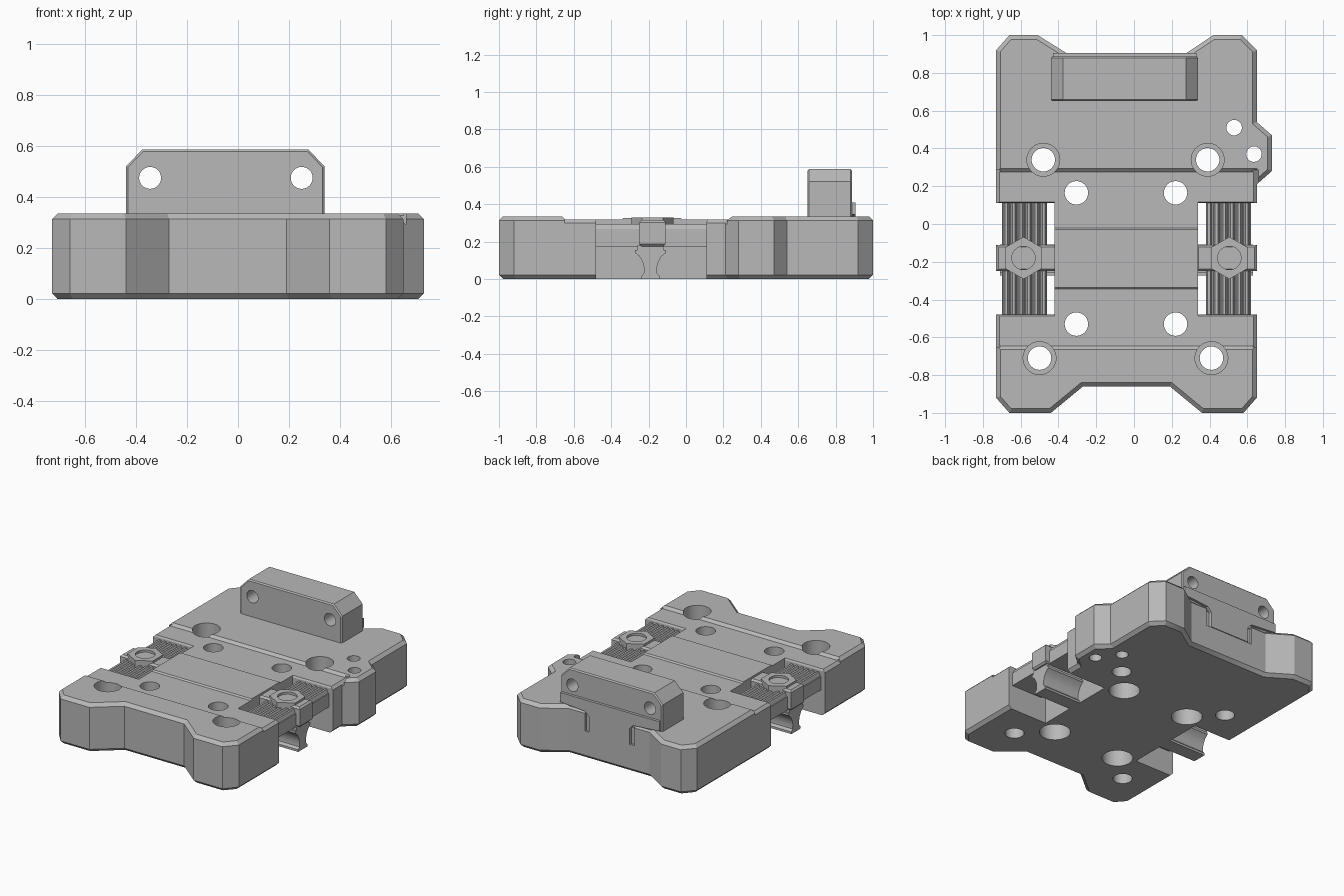
import bpy, bmesh, math
from mathutils import Vector

old = bpy.data.objects.get("Cube")
if old:
    bpy.data.objects.remove(old, do_unlink=True)

grey = bpy.data.materials.new("plain grey")
grey.use_nodes = True
COLOUR = (0.48, 0.48, 0.48, 1)
grey.diffuse_color = COLOUR
grey.node_tree.nodes["Principled BSDF"].inputs["Base Color"].default_value = COLOUR

MID = -0.04          # symmetry line of the carriage
TOP = 0.335


def prism(name, pts, axis, lo, hi, bevel=0.0):
    """Extrude a 2D outline along an axis, optionally chamfering both rims."""
    place = {"x": lambda a, b, t: (t, a, b),
             "y": lambda a, b, t: (a, t, b),
             "z": lambda a, b, t: (a, b, t)}[axis]
    bm = bmesh.new()
    rings = [[bm.verts.new(place(a, b, t)) for a, b in pts] for t in (lo, hi)]
    caps = [bm.faces.new(r) for r in rings]
    for i in range(len(pts)):
        j = (i + 1) % len(pts)
        bm.faces.new((rings[0][i], rings[0][j], rings[1][j], rings[1][i]))
    bmesh.ops.recalc_face_normals(bm, faces=bm.faces[:])
    if bevel:
        rims = list({e for f in caps for e in f.edges})
        bmesh.ops.bevel(bm, geom=rims, offset=bevel, segments=1,
                        affect="EDGES", profile=0.5)
    mesh = bpy.data.meshes.new(name)
    bm.to_mesh(mesh)
    bm.free()
    mesh.materials.append(grey)
    ob = bpy.data.objects.new(name, mesh)
    bpy.context.collection.objects.link(ob)
    return ob


def box(name, x0, x1, y0, y1, z0, z1, bevel=0.0):
    return prism(name, [(x0, y0), (x1, y0), (x1, y1), (x0, y1)], "z", z0, z1, bevel)


def disc(cx, cy, r, n=40, turn=0.0):
    return [(cx + r * math.cos(turn + math.tau * i / n),
             cy + r * math.sin(turn + math.tau * i / n)) for i in range(n)]


def cut(target, cutter):
    """Subtract the cutter, then discard it."""
    cutter.hide_render = True
    mod = target.modifiers.new("cut", "BOOLEAN")
    mod.operation, mod.solver, mod.object = "DIFFERENCE", "EXACT", cutter
    bpy.context.view_layer.objects.active = target
    bpy.ops.object.modifier_apply(modifier=mod.name)
    bpy.data.objects.remove(cutter, do_unlink=True)


def smooth(ob):
    for other in bpy.context.selected_objects:
        other.select_set(False)
    ob.select_set(True)
    bpy.context.view_layer.objects.active = ob
    bpy.ops.object.shade_smooth_by_angle(angle=math.radians(25))
    ob.select_set(False)


# Main plate with waisted ends and a side ear
outline = [(-.73, -.92), (-.66, -1), (-.44, -1), (-.27, -.86), (.19, -.86),
           (.36, -1), (.58, -1), (.65, -.92), (.65, .21), (.73, .28),
           (.73, .47), (.65, .54), (.65, .92), (.57, 1), (.42, 1),
           (.27, .9), (-.35, .9), (-.51, 1), (-.66, 1), (-.73, .92)]
body = prism("carriage_plate", outline, "z", 0, TOP, 0.022)

# Shallow recessed band with a slightly raised centre strip
cut(body, prism("band_cutter", [(-.675, .345), (-.645, .318), (-.345, .318),
                                (-.335, .327), (-.03, .327), (-.02, .318),
                                (.275, .318), (.305, .345)], "x", -1, .65))

# Side openings and chamfered outer edges of the band
for s in (-1, 1):
    xs = sorted((MID + s * .38, MID + s * .8))
    cut(body, box("side_cutter", *xs, -.48, .11, -1, 1))
    edge = [(MID + s * a, z) for a, z in ((.70, .29), (.655, .335), (.70, .335))]
    cut(body, prism("edge_cutter", edge, "y", -.65, .285))
    for y0, y1 in ((-.50, -.47), (.10, .13)):
        wedge = [(y0, .34), (y1, .34), (y1, .29) if y0 < -.4 else (y0, .29)]
        lo, hi = sorted((MID + s * .38, MID + s * .72))
        cut(body, prism("wedge_cutter", wedge, "x", lo, hi))

# Counterbored and plain screw holes
for x, y in ((-.48, .34), (.39, .34), (-.5, -.71), (.41, -.71)):
    cut(body, prism("bore", disc(x, y, .062), "z", -1, 1))
    cut(body, prism("counterbore", disc(x, y, .087), "z", .15, 1))
for x in (-.305, .22):
    for y in (.165, -.53):
        cut(body, prism("bore", disc(x, y, .062), "z", -1, 1))
        cut(body, prism("counterbore", disc(x, y, .1), "z", -1, .12))
for x, y in ((.53, .51), (.635, .37)):
    cut(body, prism("ear_bore", disc(x, y, .041), "z", -1, 1))

# Slots beside the tongue in the rear wall
for x0, x1 in ((-.235, -.2), (.11, .145)):
    cut(body, box("rear_slot", x0, x1, .885, 1, .19, 1))
smooth(body)

# Belt clamps on both sides
for s, side in ((-1, "right"), (1, "left")):
    def span(a, b):
        return sorted((MID + s * a, MID + s * b))

    # Ridged pad bridging the opening
    teeth, a, b = 6, .42, .66
    step = (b - a) / teeth
    ridge = [(MID + s * b, .175), (MID + s * a, .175)]
    for i in range(teeth):
        for f, z in ((0, .268), (.25, .295), (.6, .295), (.85, .268)):
            ridge.append((MID + s * (a + (i + f) * step), z))
    ridge.append((MID + s * b, .268))
    prism(side + "_ridged_pad", ridge, "y", -.49, .12)

    # Cross bar with a hexagonal boss and round recess
    box(side + "_cross_bar", *span(.37, .69), -.25, -.11, .175, .315, .012)
    boss = prism(side + "_hex_boss", disc(MID + s * .545, -.18, .112, 6, math.pi / 6),
                 "z", .18, .33)
    cut(boss, prism("recess", disc(MID + s * .545, -.18, .062), "z", .26, 1))
    smooth(boss)

    # Waisted clamp under the cross bar
    half = [(.05, 0), (.05, .015), (.036, .03), (.034, .06), (.042, .09),
            (.058, .12), (.082, .14), (.082, .155)]
    waist = ([(-.19 + w, z) for w, z in half]
             + [(-.19 + .07, .155), (-.19 + .07, .18), (-.19 - .07, .18), (-.19 - .07, .155)]
             + [(-.19 - w, z) for w, z in reversed(half)])
    smooth(prism(side + "_waisted_clamp", waist, "x", *span(.36, .67)))

# Rear upright bracket with two cross holes
bracket = prism("rear_bracket", [(-.44, .3), (.34, .3), (.34, .52), (.275, .587),
                                 (-.375, .587), (-.44, .52)], "y", .65, .888, .008)
for x in (-.345, .25):
    cut(bracket, prism("bracket_bore", disc(x, .475, .043), "y", 0, 2))
smooth(bracket)

# Rear lip and tongue that keys the bracket into the plate
prism("bracket_tongue", [(-.43, .41), (-.43, .345), (-.23, .33), (-.2, .3), (-.2, .19),
                         (.11, .19), (.11, .3), (.14, .33), (.33, .345), (.33, .41)],
      "y", .87, .906)
